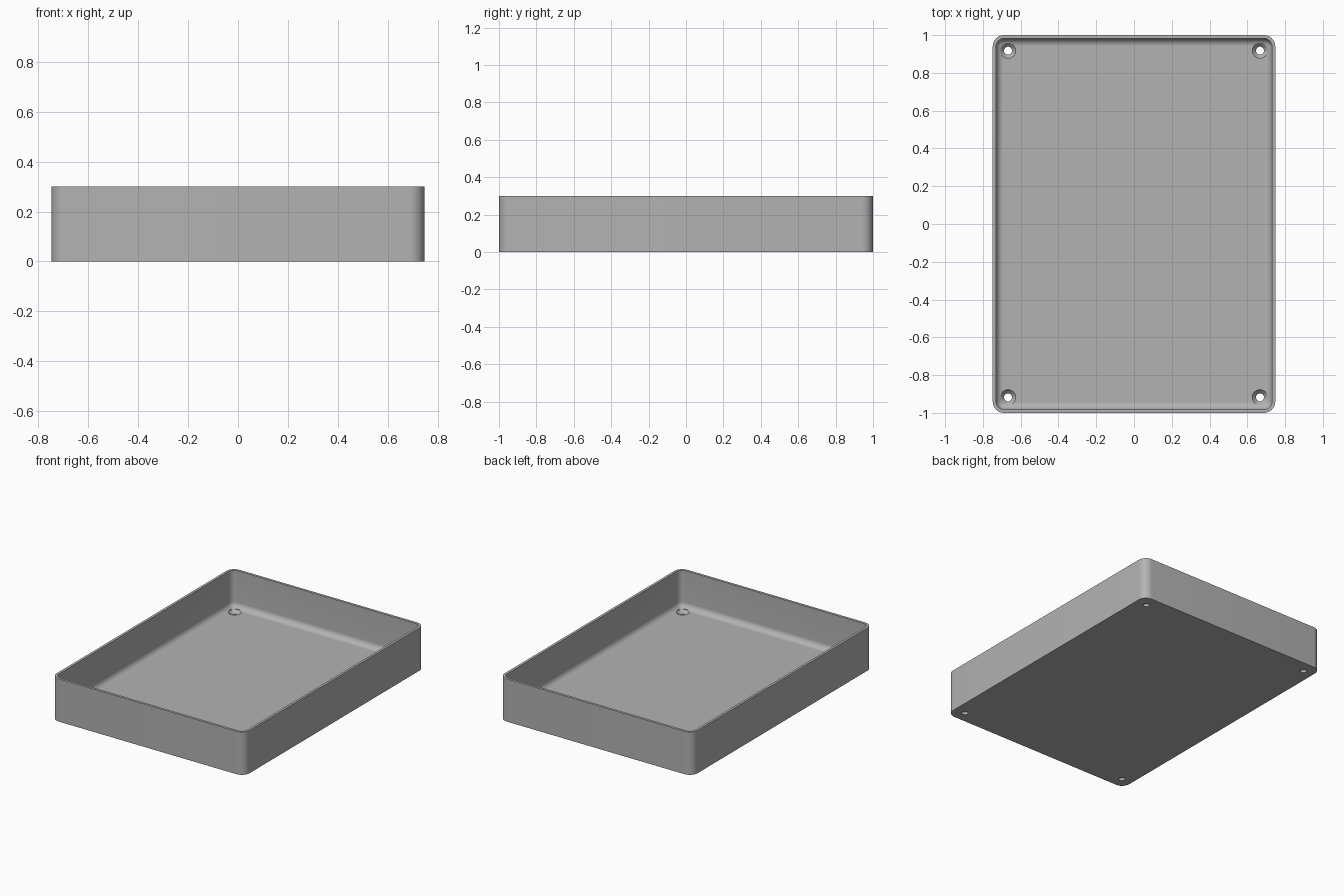
import bpy, bmesh, math

cube = bpy.data.objects.get("Cube")
if cube:
    bpy.data.objects.remove(cube, do_unlink=True)

HALF_X, HALF_Y, HEIGHT = 0.748, 1.0, 0.3
CORNER, WALL, FLOOR, FILLET = 0.06, 0.018, 0.04, 0.04
STEPS = 10

grey = bpy.data.materials.new("light grey plastic")
grey.use_nodes = True
colour = (0.45, 0.45, 0.45, 1)
grey.diffuse_color = colour
grey.node_tree.nodes["Principled BSDF"].inputs["Base Color"].default_value = colour


def rounded_ring(bm, inset, z):
    """Rounded rectangle of vertices, set in from the outer wall."""
    r = max(CORNER - inset, 0.002)
    cx, cy = HALF_X - inset - r, HALF_Y - inset - r
    ring = []
    for quarter, (sx, sy) in enumerate([(1, 1), (-1, 1), (-1, -1), (1, -1)]):
        for i in range(STEPS + 1):
            a = math.pi / 2 * (quarter + i / STEPS)
            ring.append(bm.verts.new((sx * cx + r * math.cos(a), sy * cy + r * math.sin(a), z)))
    return ring


def finish(name, bm):
    bmesh.ops.recalc_face_normals(bm, faces=bm.faces)
    mesh = bpy.data.meshes.new(name)
    bm.to_mesh(mesh)
    bm.free()
    mesh.materials.append(grey)
    obj = bpy.data.objects.new(name, mesh)
    bpy.context.collection.objects.link(obj)
    return obj


def loft(bm, rings):
    """Closed skin through a list of rings, capped at both ends."""
    n = len(rings[0])
    for a, b in zip(rings, rings[1:]):
        for i in range(n):
            j = (i + 1) % n
            bm.faces.new((a[i], a[j], b[j], b[i]))
    bm.faces.new(rings[0])
    bm.faces.new(rings[-1])


# Tray: outer wall, rim, inner wall and the rounded join to the floor
profile = [(0, 0), (0, HEIGHT), (WALL, HEIGHT)]
for i in range(STEPS + 1):
    a = math.pi / 2 * i / STEPS
    profile.append((WALL + FILLET * (1 - math.cos(a)), FLOOR + FILLET * (1 - math.sin(a))))
bm = bmesh.new()
loft(bm, [rounded_ring(bm, inset, z) for inset, z in profile])
tray = finish("tray", bm)

# Countersunk screw holes in the four corners
bm = bmesh.new()
for x in (-0.667, 0.667):
    for y in (-0.918, 0.918):
        rings = []
        for r, z in [(0.021, -0.05), (0.021, 0.018), (0.041, FLOOR), (0.041, 0.1)]:
            rings.append([bm.verts.new((x + r * math.cos(k * math.tau / 32),
                                        y + r * math.sin(k * math.tau / 32), z))
                          for k in range(32)])
        loft(bm, rings)
cutter = finish("screw_hole_cutter", bm)
cutter.hide_render = True

holes = tray.modifiers.new("screw holes", "BOOLEAN")
holes.operation = "DIFFERENCE"
holes.solver = "EXACT"
holes.object = cutter
bpy.context.view_layer.objects.active = tray
tray.select_set(True)
bpy.ops.object.modifier_apply(modifier=holes.name)
bpy.data.objects.remove(cutter, do_unlink=True)
bpy.ops.object.shade_smooth_by_angle(angle=math.radians(30))
